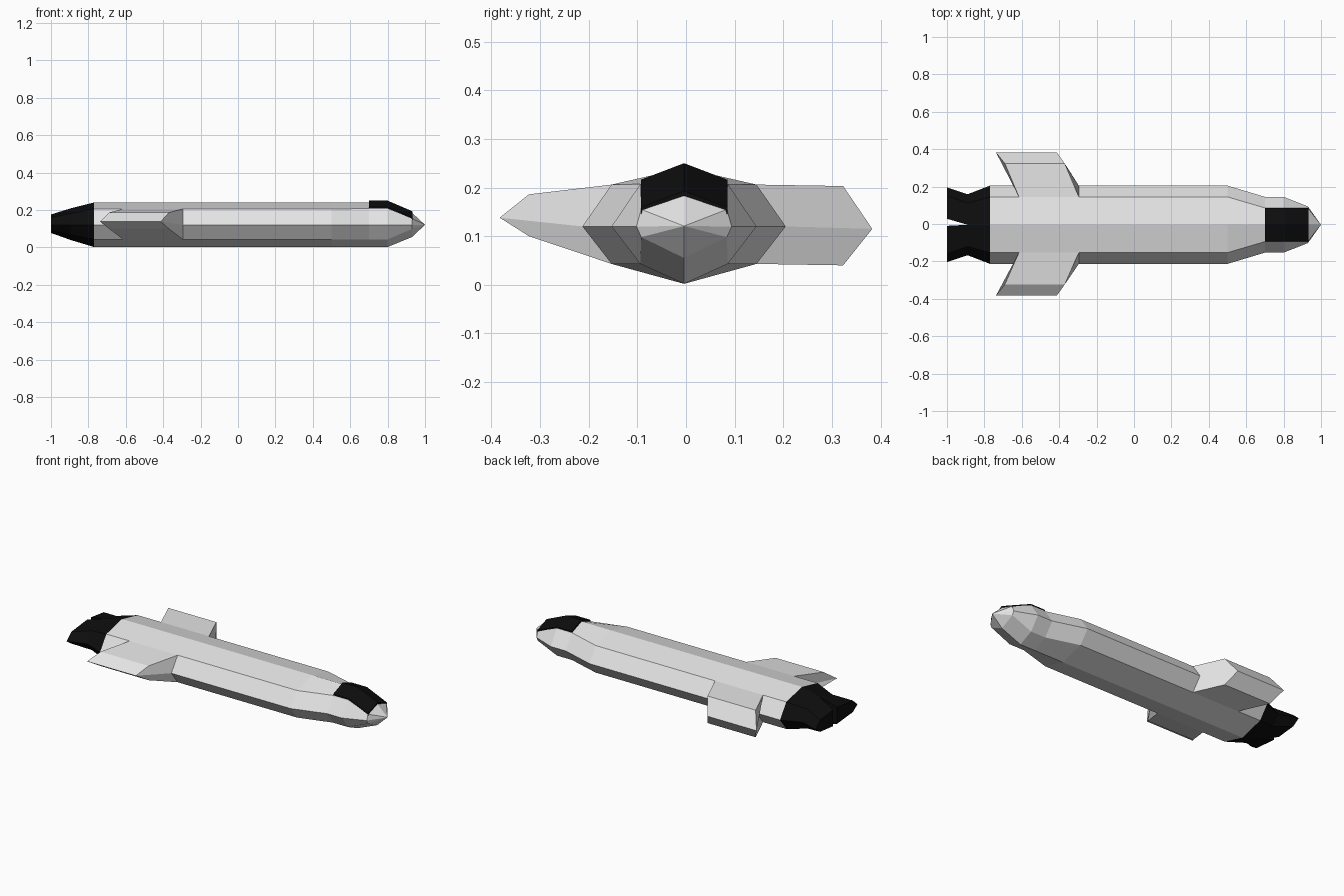
import bpy

if "Cube" in bpy.data.objects:
    bpy.data.objects.remove(bpy.data.objects["Cube"])

CY = -0.004  # the hull axis sits slightly off centre because the wings differ


def material(name, value):
    m = bpy.data.materials.new(name)
    m.diffuse_color = (value, value, value, 1)
    m.use_nodes = True
    m.node_tree.nodes["Principled BSDF"].inputs["Base Color"].default_value = m.diffuse_color
    return m


hull_grey = material("hull_grey", 0.78)
black = material("black", 0.004)


def make(name, verts, faces, mat):
    me = bpy.data.meshes.new(name)
    me.from_pydata(verts, [], faces)
    me.materials.append(mat)
    ob = bpy.data.objects.new(name, me)
    bpy.context.collection.objects.link(ob)
    # consistent outward normals
    import bmesh
    bm = bmesh.new()
    bm.from_mesh(me)
    bmesh.ops.remove_doubles(bm, verts=bm.verts, dist=1e-5)
    bmesh.ops.recalc_face_normals(bm, faces=bm.faces)
    bm.to_mesh(me)
    bm.free()
    return ob


def loft(name, rings, mat):
    """Join equal closed rings with quads and cap both ends."""
    n = len(rings[0])
    verts = [p for r in rings for p in r]
    faces = [(k * n + i, k * n + (i + 1) % n, (k + 1) * n + (i + 1) % n, (k + 1) * n + i)
             for k in range(len(rings) - 1) for i in range(n)]
    faces += [tuple(range(n)), tuple(range(len(verts) - n, len(verts)))]
    return make(name, verts, faces, mat)


def section(x, side, shoulder, top, up, low, keel, mid=0.12):
    """Eight-sided hull section with ridge, shoulders, sides and keel."""
    half = [(shoulder, up), (side, mid), (shoulder, low)]
    pts = [(0, top)] + half + [(0, keel)] + [(-y, z) for y, z in reversed(half)]
    return [(x, CY + y, z) for y, z in pts]


# Hull, ending in a pointed nose
FULL = (0.209, 0.149, 0.24, 0.206, 0.043, 0.002)
loft("hull", [
    section(-0.77, *FULL),
    section(0.5, *FULL),
    section(0.7, 0.149, 0.09, 0.24, 0.207, 0.043, 0.002),
    section(0.8, 0.149, 0.09, 0.24, 0.207, 0.043, 0.002),
    section(0.93, 0.098, 0.088, 0.185, 0.155, 0.098, 0.055),
    section(0.999, 0.001, 0.0006, 0.1215, 0.121, 0.1205, 0.12, 0.1208),
], hull_grey)

# Cockpit window, a thin folded shell over the front of the roof
window = []
for x, top, edge, thick in [(0.7, 0.25, 0.216, 0.014), (0.8, 0.25, 0.216, 0.014),
                            (0.932, 0.193, 0.159, 0.014)]:
    outer = [(-0.089, edge), (0, top), (0.089, edge)]
    inner = [(y, z - thick) for y, z in reversed(outer)]
    window.append([(x, CY + y, z) for y, z in outer + inner])
loft("cockpit_window", window, black)

# Engine housing narrowing behind the hull
NECK = (0.163, 0.116, 0.21, 0.182, 0.065, 0.038)
loft("engine_housing", [section(-0.77, *FULL), section(-0.89, *NECK)], black)

# Two nozzles flaring outward from the halves of the housing
for side, name, inner in [(1, "left_nozzle", 0.032), (-1, "right_nozzle", 0.006)]:
    def half(x, y0, y1, y2, zs):
        return [(x, CY + side * y, z) for y, z in zip((y0, y1, y2, y1, y0), zs)]
    loft(name, [
        half(-0.89, 0, 0.116, 0.163, (0.21, 0.182, 0.12, 0.065, 0.038)),
        half(-1.0, inner, 0.155, 0.2, (0.176, 0.16, 0.12, 0.09, 0.077)),
    ], black)

# Wings pulled out of the hull flanks; each has its own tip heights
for side, name, tip_z in [(1, "left_wing", (0.203, 0.115, 0.04)),
                          (-1, "right_wing", (0.186, 0.138, 0.1))]:
    root = list(zip((0.149, 0.209, 0.149), (0.206, 0.12, 0.043)))
    verts = [(x, CY + side * y, z) for x in (-0.295, -0.615) for y, z in root]
    for x_edge, x_mid in [(-0.37, -0.413), (-0.69, -0.738)]:
        verts += [(x, side * y, z) for x, y, z in
                  zip((x_edge, x_mid, x_edge), (0.323, 0.383, 0.323), tip_z)]
    faces = [(6, 7, 10, 9), (7, 8, 11, 10),              # tip
             (0, 1, 7, 6), (1, 2, 8, 7),                 # leading edge
             (3, 4, 10, 9), (4, 5, 11, 10),              # trailing edge
             (0, 3, 9, 6), (2, 5, 11, 8),                # top and bottom
             (0, 1, 4, 3), (1, 2, 5, 4)]                 # root
    make(name, verts, faces, hull_grey)
